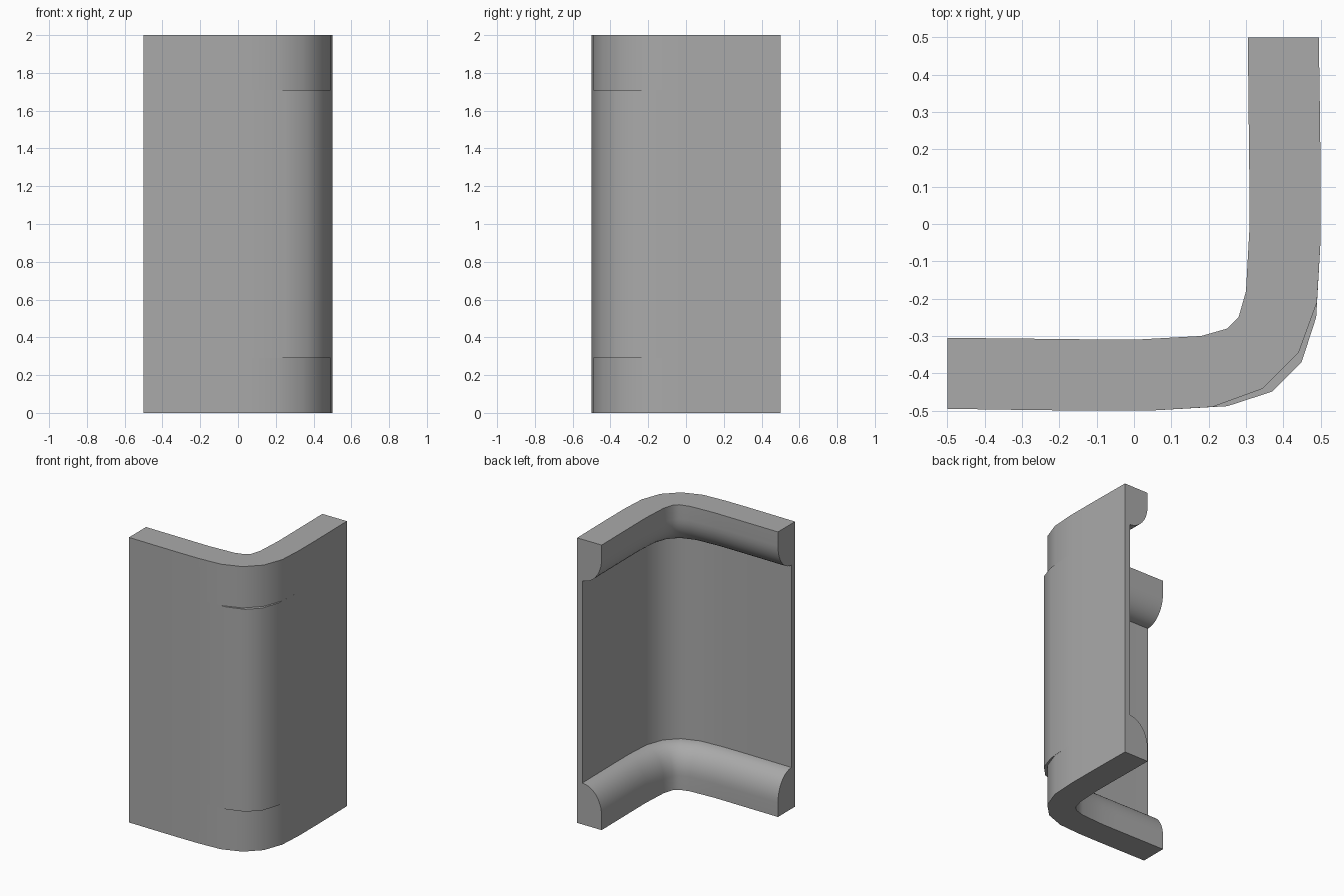
import bpy
import bmesh
import math
from mathutils import Vector

if "Cube" in bpy.data.objects:
    bpy.data.objects.remove(bpy.data.objects["Cube"])


def bent_path(half):
    """Complete an L-shaped plan path by mirroring it across the corner diagonal."""
    return [Vector(p) for p in half + [(-y, -x) for x, y in reversed(half)]]


# Plan paths: rim outside, bulged wall outside, rim inside
rim_out = bent_path([(.495, .5), (.498, .3), (.5, .12), (.5, -.04), (.49, -.21), (.441, -.345)])
wall_out = bent_path([(.495, .5), (.498, .3), (.5, .12), (.5, -.04), (.488, -.25), (.449, -.37)])
rim_in = bent_path([(.305, .5), (.307, .3), (.309, .12), (.31, 0), (.3, -.18), (.28, -.25)])

HEIGHT, LEDGE, LIP, WALL, STEPS = 2, .29, .1, .21, 10

# Inner side of the bottom ledge: (depth from outside to inside, height)
lower = [(1, 0)]
for i in range(STEPS + 1):
    a = math.radians(90) * i / STEPS
    lower.append((WALL + (1 - WALL) * math.cos(a), LIP + (LEDGE - LIP) * math.sin(a)))
inner = lower + [(d, HEIGHT - z) for d, z in reversed(lower)]


def section(ro, wo, ri):
    ring = [(*ro, 0)]
    ring += [(*ro.lerp(ri, d), z) for d, z in inner]
    ring += [(*ro, HEIGHT), (*ro, HEIGHT - LEDGE), (*wo, HEIGHT - LEDGE),
             (*wo, LEDGE), (*ro, LEDGE)]
    return ring


# Loft the section along the bend and cap both ends
bm = bmesh.new()
rings = [[bm.verts.new(p) for p in section(*s)] for s in zip(rim_out, wall_out, rim_in)]
n = len(rings[0])
for a, b in zip(rings, rings[1:]):
    for i in range(n):
        j = (i + 1) % n
        bm.faces.new((a[i], a[j], b[j], b[i]))
bm.faces.new(rings[0])
bm.faces.new(rings[-1])
bmesh.ops.remove_doubles(bm, verts=bm.verts, dist=.0001)
bmesh.ops.recalc_face_normals(bm, faces=bm.faces)
mesh = bpy.data.meshes.new("corner_panel")
bm.to_mesh(mesh)
bm.free()

panel = bpy.data.objects.new("corner_panel", mesh)
bpy.context.collection.objects.link(panel)

# Plain grey finish
grey = bpy.data.materials.new("plain_grey")
grey.use_nodes = True
colour = (.4, .4, .4, 1)
grey.diffuse_color = colour
grey.node_tree.nodes["Principled BSDF"].inputs["Base Color"].default_value = colour
mesh.materials.append(grey)

bpy.ops.object.select_all(action='DESELECT')
panel.select_set(True)
bpy.context.view_layer.objects.active = panel
bpy.ops.object.shade_smooth_by_angle(angle=math.radians(50))
